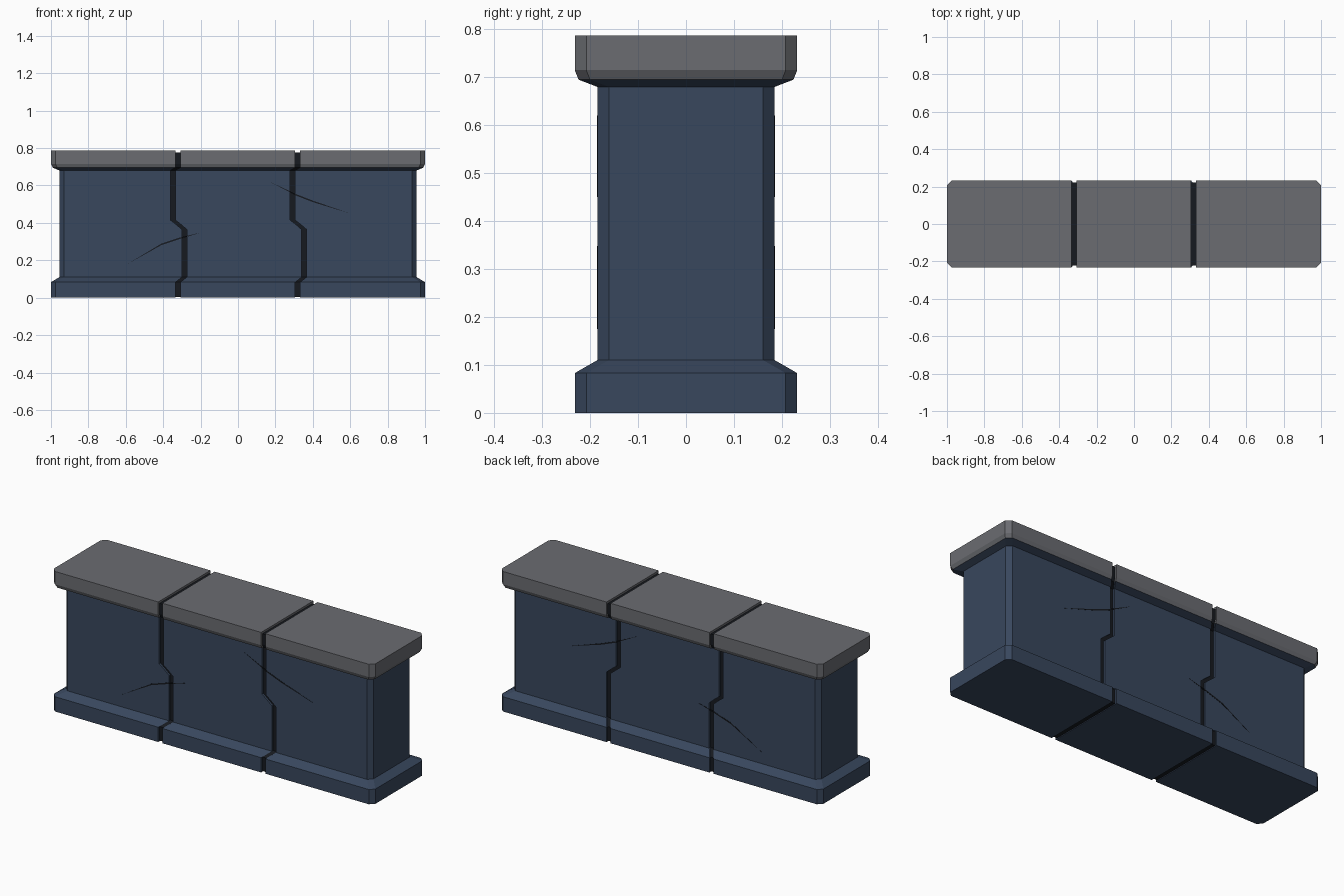
import bpy, bmesh
from mathutils import Vector

if "Cube" in bpy.data.objects:
    bpy.data.objects.remove(bpy.data.objects["Cube"])


def material(name, rgb):
    m = bpy.data.materials.new(name)
    m.diffuse_color = (*rgb, 1)
    m.use_nodes = True
    m.node_tree.nodes["Principled BSDF"].inputs["Base Color"].default_value = m.diffuse_color
    return m


BLUE = material("blue_stone", (0.04, 0.063, 0.11))
GREY = material("grey_stone", (0.145, 0.15, 0.165))
DARK = material("dark_gap", (0.008, 0.01, 0.014))


def make(name, bm, mat=None):
    bmesh.ops.recalc_face_normals(bm, faces=bm.faces)
    me = bpy.data.meshes.new(name)
    bm.to_mesh(me)
    bm.free()
    ob = bpy.data.objects.new(name, me)
    bpy.context.collection.objects.link(ob)
    if mat:
        me.materials.append(mat)
    return ob


def loft(name, rings, mat, inset=0.0):
    """Stack of corner-cut rectangles: (z, half x, half y)."""
    bm = bmesh.new()
    loops, c = [], 0.024
    for z, x, y in rings:
        x, y = x - inset, y - inset
        pts = [(x, -y + c), (x, y - c), (x - c, y), (c - x, y),
               (-x, y - c), (-x, c - y), (c - x, -y), (x - c, -y)]
        loops.append([bm.verts.new((px, py, z)) for px, py in pts])
    for a, b in zip(loops, loops[1:]):
        for i in range(8):
            j = (i + 1) % 8
            bm.faces.new((a[i], a[j], b[j], b[i]))
    bm.faces.new(loops[0][::-1])
    bm.faces.new(loops[-1])
    return make(name, bm, mat)


def prism(bm, outline, y0, y1):
    """Closed x-z outline extruded along y."""
    a = [bm.verts.new((x, y0, z)) for x, z in outline]
    b = [bm.verts.new((x, y1, z)) for x, z in outline]
    n = len(a)
    for i in range(n):
        j = (i + 1) % n
        bm.faces.new((a[i], a[j], b[j], b[i]))
    bm.faces.new(a)
    bm.faces.new(b[::-1])


def boolean(ob, cutter, op):
    mod = ob.modifiers.new("cut", 'BOOLEAN')
    mod.operation, mod.object, mod.solver = op, cutter, 'EXACT'
    bpy.context.view_layer.objects.active = ob
    bpy.ops.object.modifier_apply(modifier=mod.name)


# Wall profile from plinth to coping
body_rings = [(0, 1, 0.232), (0.083, 1, 0.232), (0.11, 0.955, 0.185),
              (0.68, 0.955, 0.185), (0.695, 0.99, 0.224)]
cap_rings = [(0.695, 0.99, 0.224), (0.715, 1, 0.232), (0.787, 1, 0.232)]
body = loft("wall_body", body_rings, BLUE)
cap = loft("coping", cap_rings, GREY)

# Dark filling set back inside the joints
core_rings = [(0.004, 1, 0.232)] + body_rings[1:] + [cap_rings[1], (0.775, 1, 0.232)]
filler = loft("joint_filling", core_rings, DARK, inset=0.011)

# Stepped joints dividing the wall into three blocks
path = [(0, -0.05), (0, 0.083), (0.034, 0.11), (0.034, 0.365), (0.005, 0.39),
        (-0.027, 0.415), (-0.027, 0.68), (0, 0.695), (0, 0.85)]
bm = bmesh.new()
for cx in (-0.321, 0.319):
    w = 0.013
    prism(bm, [(cx + x - w, z) for x, z in path]
          + [(cx + x + w, z) for x, z in reversed(path)], -0.4, 0.4)
cutter = make("joint_cutter", bm)
cutter.hide_render = True
boolean(body, cutter, 'DIFFERENCE')
boolean(cap, cutter, 'DIFFERENCE')
boolean(filler, cutter, 'INTERSECT')
bpy.data.objects.remove(cutter)

# Tapered hairline cracks on front and back
cracks = {"lower_crack": [(-0.6, 0.175), (-0.41, 0.285), (-0.31, 0.318), (-0.2, 0.348)],
          "upper_crack": [(0.17, 0.62), (0.31, 0.55), (0.4, 0.515), (0.6, 0.45)]}
for name, pts in cracks.items():
    for side, s in (("front", -1), ("back", 1)):
        bm = bmesh.new()
        mid = pts[1:-1]
        outline = ([pts[0]] + [(x, z + 0.004) for x, z in mid] + [pts[-1]]
                   + [(x, z - 0.004) for x, z in reversed(mid)])
        prism(bm, outline, s * 0.183, s * 0.186)
        make(name + "_" + side, bm, DARK)
